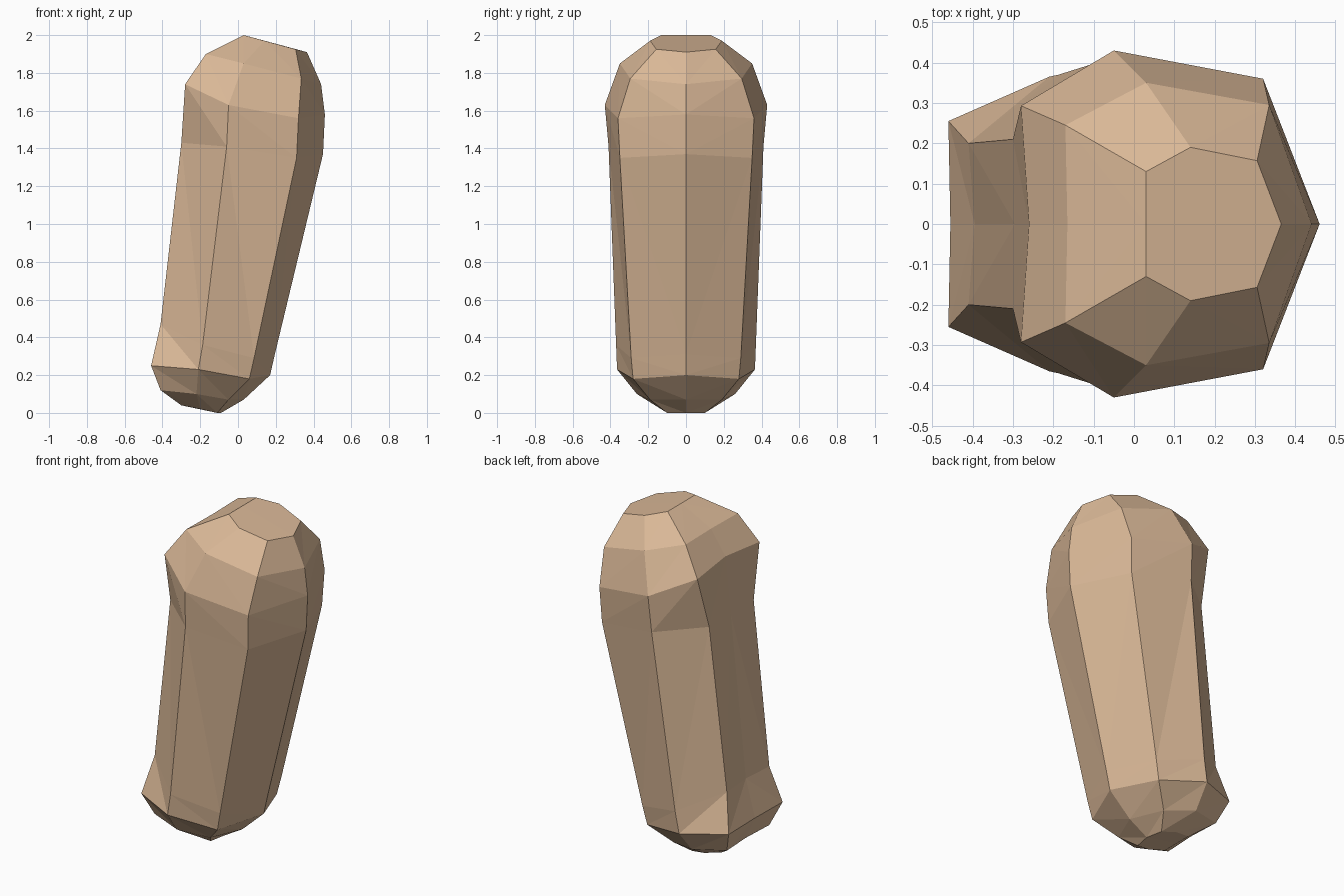
import bpy, bmesh

if "Cube" in bpy.data.objects:
    bpy.data.objects.remove(bpy.data.objects["Cube"])

# Half cross-sections from bottom to top. Each has five corners (x, y, z)
# running from the back seam (-x side), round the side, to the outer seam.
SECTIONS = [
    [(-.30, 0, .04), (-.30, .10, .04), (-.20, .12, .02), (-.11, .10, .0), (-.09, 0, .0)],
    [(-.40, 0, .12), (-.41, .20, .12), (-.22, .26, .10), (-.05, .19, .07), (.03, 0, .07)],
    [(-.455, 0, .25), (-.46, .255, .25), (-.21, .365, .23), (.06, .28, .18), (.17, 0, .20)],
    [(-.395, 0, .47), (-.41, .20, .47), (-.187, .37, .36), (.085, .29, .29), (.195, 0, .31)],
    [(-.295, 0, 1.43), (-.30, .21, 1.43), (-.06, .41, 1.41), (.31, .35, 1.35), (.45, 0, 1.37)],
    [(-.26, 0, 1.76), (-.28, .293, 1.74), (-.05, .43, 1.63), (.32, .36, 1.56), (.46, 0, 1.58)],
    [(-.165, 0, 1.90), (-.17, .245, 1.90), (.03, .35, 1.85), (.335, .295, 1.77), (.44, 0, 1.74)],
    [(.03, 0, 2.0), (.03, .13, 2.0), (.14, .19, 1.97), (.305, .157, 1.925), (.365, 0, 1.91)],
]

# Loft the half sections into facets and close both ends
bm = bmesh.new()
rings = [[bm.verts.new(p) for p in ring] for ring in SECTIONS]
for low, high in zip(rings, rings[1:]):
    for i in range(len(low) - 1):
        bm.faces.new((low[i], high[i], low[i + 1]))
        bm.faces.new((high[i], high[i + 1], low[i + 1]))
bm.faces.new(rings[0])
bm.faces.new(rings[-1][::-1])
bmesh.ops.recalc_face_normals(bm, faces=bm.faces)

# The half is open along y = 0, so make sure the top faces up
top = max(bm.faces, key=lambda f: f.calc_center_median().z)
if top.normal.z < 0:
    bmesh.ops.reverse_faces(bm, faces=bm.faces)

mesh = bpy.data.meshes.new("finger_segment")
bm.to_mesh(mesh)
bm.free()
finger = bpy.data.objects.new("finger_segment", mesh)
bpy.context.collection.objects.link(finger)

# Mirror the half across the seam plane
mirror = finger.modifiers.new("Mirror", 'MIRROR')
mirror.use_axis = (False, True, False)
mirror.use_clip = True

# Tan skin colour
skin = bpy.data.materials.new("tan_skin")
skin.diffuse_color = (.70, .48, .31, 1)
skin.use_nodes = True
skin.node_tree.nodes["Principled BSDF"].inputs["Base Color"].default_value = skin.diffuse_color
mesh.materials.append(skin)
